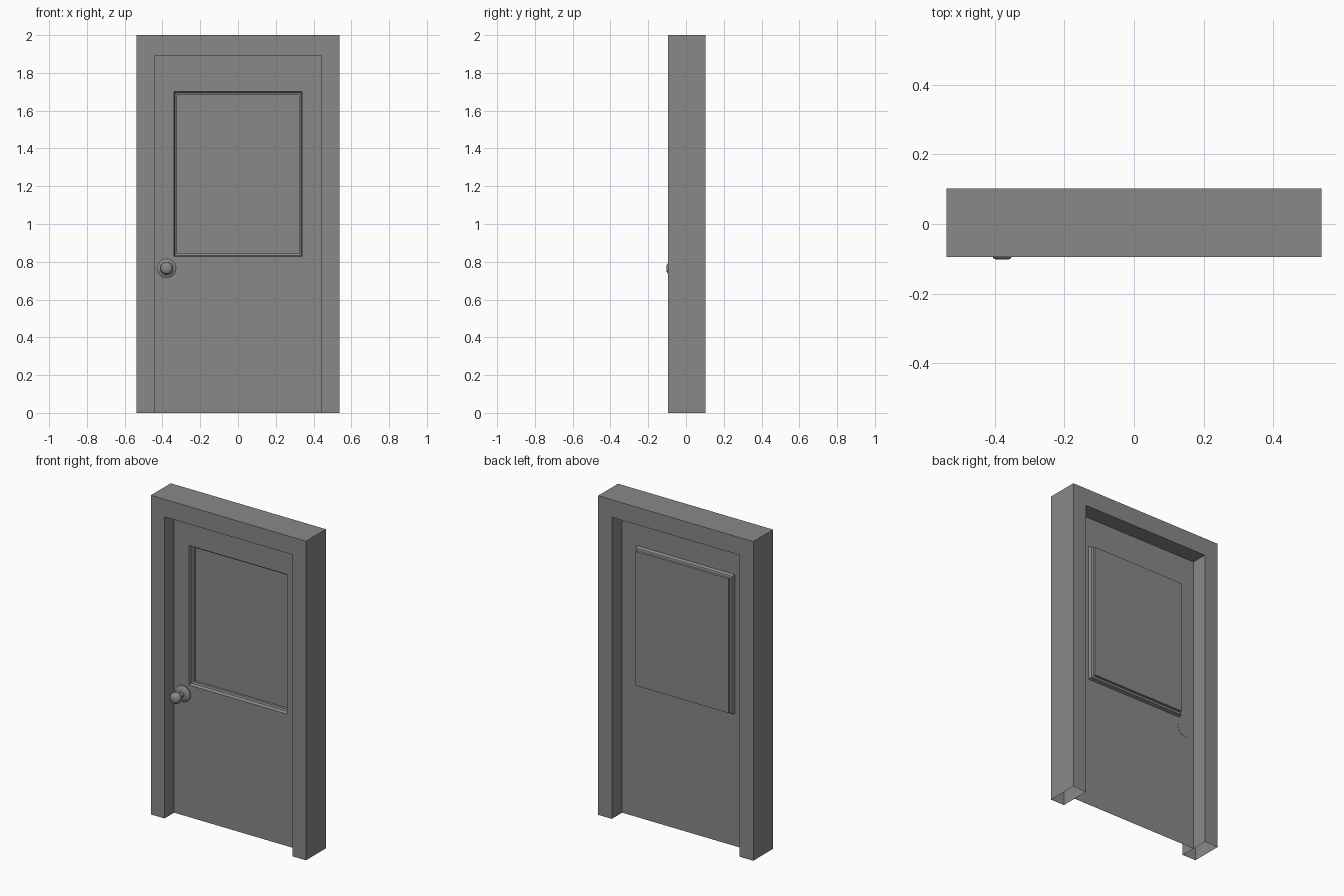
import bpy, bmesh, math

if "Cube" in bpy.data.objects:
    bpy.data.objects.remove(bpy.data.objects["Cube"], do_unlink=True)

grey = bpy.data.materials.new("plain_grey")
grey.use_nodes = True
grey.diffuse_color = (0.25, 0.25, 0.25, 1)
grey.node_tree.nodes["Principled BSDF"].inputs["Base Color"].default_value = (0.25, 0.25, 0.25, 1)

FRONT, BACK = -0.095, 0.102
HALF_OPEN, OPEN_TOP = 0.443, 1.89


def add_object(name, bm):
    mesh = bpy.data.meshes.new(name)
    bm.to_mesh(mesh)
    bm.free()
    mesh.materials.append(grey)
    obj = bpy.data.objects.new(name, mesh)
    bpy.context.collection.objects.link(obj)
    return obj


# Frame: an upside-down U, extruded in depth, hollow and open at the floor
bm = bmesh.new()
half = [(HALF_OPEN, OPEN_TOP), (HALF_OPEN, 0), (0.538, 0), (0.538, 2)]
outline = half + [(-x, z) for x, z in reversed(half)]
face = bm.faces.new([bm.verts.new((x, FRONT, z)) for x, z in outline])
extruded = bmesh.ops.extrude_face_region(bm, geom=[face], use_keep_orig=True)
moved = [v for v in extruded["geom"] if isinstance(v, bmesh.types.BMVert)]
bmesh.ops.translate(bm, verts=moved, vec=(0, BACK - FRONT, 0))
bmesh.ops.recalc_face_normals(bm, faces=bm.faces)
floor_faces = [f for f in bm.faces if f.calc_center_median().z < 0.001]
bmesh.ops.delete(bm, geom=floor_faces, context="FACES_ONLY")
add_object("door_frame", bm)

# Door leaf: a thin sheet whose upper panel is pushed back through stepped mouldings
bm = bmesh.new()
rings = [  # half width, bottom, top, depth
    (HALF_OPEN, 0, OPEN_TOP, 0),
    (0.34, 0.827, 1.702, 0),
    (0.334, 0.833, 1.696, 0.02),
    (0.323, 0.844, 1.686, 0.024),
    (0.323, 0.844, 1.686, 0.04),
]
loops = []
for w, low, top, y in rings:
    corners = [(-w, low), (w, low), (w, top), (-w, top)]
    loops.append([bm.verts.new((x, y, z)) for x, z in corners])
for outer, inner in zip(loops, loops[1:]):
    for i in range(4):
        j = (i + 1) % 4
        bm.faces.new((outer[i], outer[j], inner[j], inner[i]))
bm.faces.new(loops[-1])
add_object("door_leaf", bm)

# Knob: round rose, neck and handle turned around one axis
bm = bmesh.new()
profile = [  # radius, depth
    (0, 0.001), (0.05, 0.001), (0.05, -0.006), (0.038, -0.015), (0.016, -0.018),
    (0.016, -0.045), (0.03, -0.056), (0.035, -0.07), (0.033, -0.086),
    (0.025, -0.098), (0.018, -0.102), (0, -0.102),
]
verts = [bm.verts.new((r, y, 0)) for r, y in profile]
edges = [bm.edges.new(pair) for pair in zip(verts, verts[1:])]
bmesh.ops.spin(bm, geom=verts + edges, cent=(0, 0, 0), axis=(0, 1, 0),
               angle=math.tau, steps=24, use_merge=True)
bmesh.ops.remove_doubles(bm, verts=bm.verts, dist=0.0001)
bmesh.ops.recalc_face_normals(bm, faces=bm.faces)
knob = add_object("door_knob", bm)
knob.location = (-0.378, 0, 0.765)
bpy.ops.object.select_all(action="DESELECT")
knob.select_set(True)
bpy.context.view_layer.objects.active = knob
bpy.ops.object.shade_smooth_by_angle(angle=math.radians(40))
